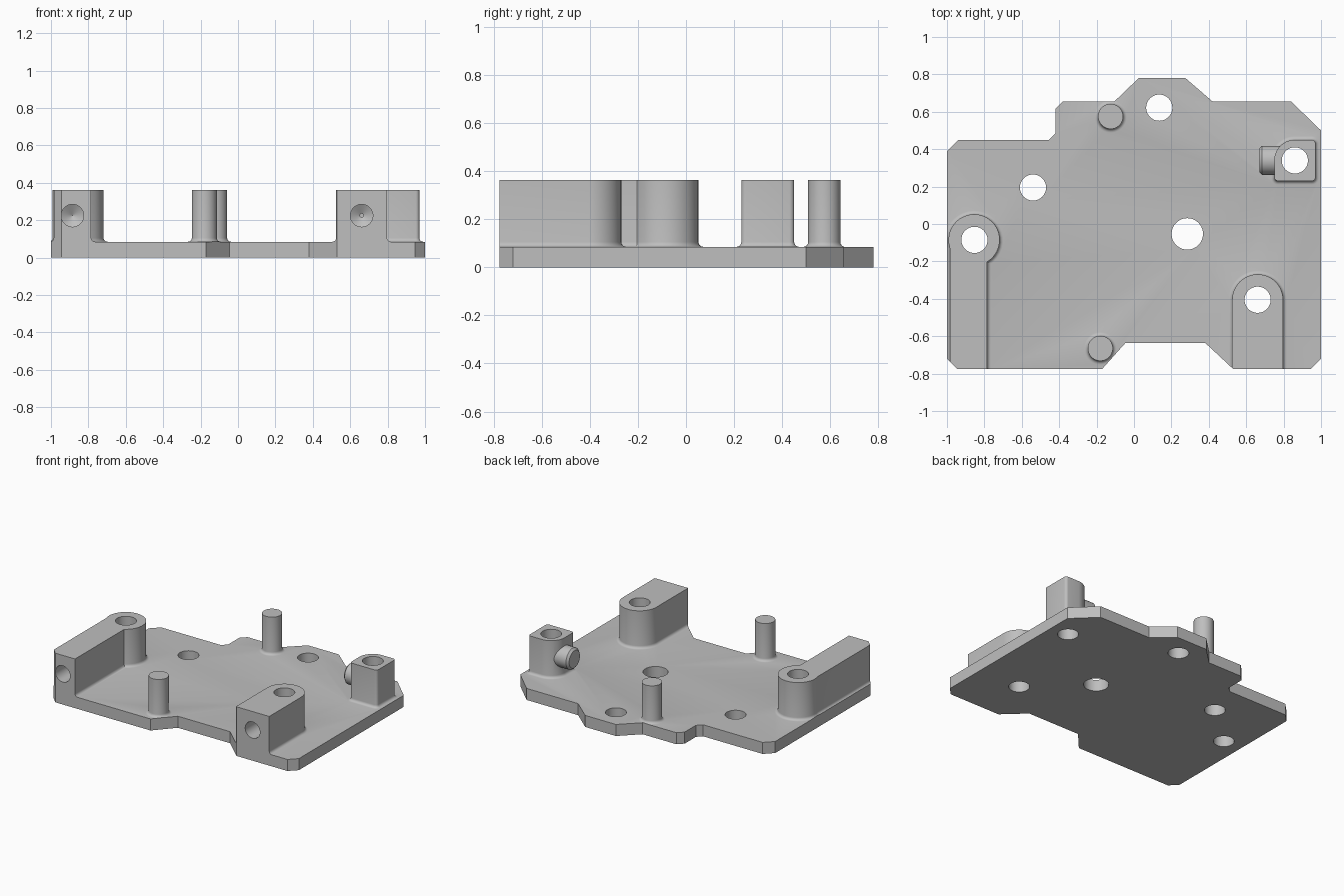
import bpy, bmesh
from math import radians, cos, sin, pi
from mathutils import Matrix, Vector

cube = bpy.data.objects.get("Cube")
if cube:
    bpy.data.objects.remove(cube, do_unlink=True)

PLATE_TOP, BOSS_TOP, FILLET = 0.085, 0.362, 0.02

grey = bpy.data.materials.new("plain grey")
grey.use_nodes = True
grey.diffuse_color = (0.52, 0.52, 0.52, 1)
grey.node_tree.nodes["Principled BSDF"].inputs["Base Color"].default_value = grey.diffuse_color


def arc(x, y, r, start, end, steps=24):
    """Points along a circular arc, angles in degrees."""
    angles = [radians(start + (end - start) * i / steps) for i in range(steps + 1)]
    return [(x + r * cos(a), y + r * sin(a)) for a in angles]


def circle(x, y, r):
    return arc(x, y, r, 0, 360, 48)[:-1]


def offset(points, distance):
    """Move a counter-clockwise outline outwards with mitred corners."""
    pts = [Vector(p) for p in points]
    moved = []
    for i, p in enumerate(pts):
        before = (p - pts[i - 1]).normalized()
        after = (pts[(i + 1) % len(pts)] - p).normalized()
        n1, n2 = Vector((before.y, -before.x)), Vector((after.y, -after.x))
        moved.append(p + (n1 + n2) * distance / (1 + n1.dot(n2)))
    return moved


def loft(name, outline, rings, matrix=Matrix()):
    """Closed solid through offset copies of an outline; rings are (height, offset)."""
    bm = bmesh.new()
    layers = [[bm.verts.new((p[0], p[1], z)) for p in offset(outline, d)] for z, d in rings]
    count = len(outline)
    for low, high in zip(layers, layers[1:]):
        for i in range(count):
            j = (i + 1) % count
            bm.faces.new((low[i], low[j], high[j], high[i]))
    bm.faces.new(layers[0][::-1])
    bm.faces.new(layers[-1])
    bm.transform(matrix)
    mesh = bpy.data.meshes.new(name)
    bm.to_mesh(mesh)
    bm.free()
    mesh.materials.append(grey)
    obj = bpy.data.objects.new(name, mesh)
    bpy.context.collection.objects.link(obj)
    return obj


def combine(target, tool, operation, keep=False):
    """Apply a boolean and drop the tool."""
    mod = target.modifiers.new(operation.lower(), "BOOLEAN")
    mod.operation, mod.object, mod.solver = operation, tool, "EXACT"
    bpy.context.view_layer.objects.active = target
    bpy.ops.object.modifier_apply(modifier=mod.name)
    if not keep:
        bpy.data.objects.remove(tool, do_unlink=True)


# Base plate with clipped corners and front notch
outline = [(-1, -.72), (-.945, -.775), (-.17, -.775), (-.045, -.635), (.38, -.635),
           (.53, -.775), (.945, -.775), (1, -.72), (1, .5), (.84, .655), (.42, .655),
           (.275, .78), (.025, .78), (-.105, .655), (-.38, .655), (-.42, .615),
           (-.42, .485), (-.455, .45), (-.94, .45), (-1, .39)]
plate = loft("mounting_plate", outline, [(0, 0), (PLATE_TOP, 0)])
boundary = loft("plate_boundary", outline, [(-.1, 0), (.6, 0)])
boundary.hide_render = True

# Raised bosses, each with a small fillet at its foot
bosses = {
    "right_block": [(-.985, -.9), (-.785, -.9)] + arc(-.855, -.085, .137, -59.3, 198.4),
    "left_block": [(.525, -.9), (.797, -.9)] + arc(.661, -.405, .136, 0, 180),
    "corner_post": arc(.95, .25, .02, -90, 0, 5) + arc(.95, .43, .02, 0, 90, 5)
    + arc(.86, .34, .11, 90, 180) + arc(.77, .25, .02, 180, 270, 5),
    "back_peg": circle(-.125, .575, .067),
    "front_peg": circle(-.18, -.665, .067),
}
foot = [(PLATE_TOP - FILLET, FILLET)]
for i in range(5):
    a = i * pi / 8
    foot.append((PLATE_TOP + FILLET * (1 - cos(a)), FILLET * (1 - sin(a))))
for name, shape in bosses.items():
    boss = loft(name, shape, foot + [(BOSS_TOP, 0)])
    combine(boss, boundary, "INTERSECT", keep=True)
    combine(plate, boss, "UNION")
bpy.data.objects.remove(boundary, do_unlink=True)

# Sideways pin on the corner post
pin = loft("side_pin", circle(0, 0, .078), [(0, 0), (.175, 0), (.19, -.015)],
           Matrix.Translation((.86, .34, .225)) @ Matrix.Rotation(-pi / 2, 4, "Y"))
combine(plate, pin, "UNION")

# Vertical through holes
for x, y, r in [(-.853, -.085, .07), (-.54, .195, .07), (.285, -.053, .084),
                (.661, -.405, .07), (.135, .622, .07), (.86, .34, .07)]:
    combine(plate, loft("hole_cutter", circle(x, y, r), [(-.1, 0), (.6, 0)]), "DIFFERENCE")

# Drilled holes with conical ends in the front of both blocks
for x in (-.885, .661):
    drill = loft("drill_cutter", circle(0, 0, .06), [(-.1, 0), (.27, 0), (.306, -.0595)],
                 Matrix.Translation((x, -.775, .225)) @ Matrix.Rotation(-pi / 2, 4, "X"))
    combine(plate, drill, "DIFFERENCE")

# Smooth round walls, crisp machined edges
bpy.ops.object.select_all(action="DESELECT")
plate.select_set(True)
bpy.context.view_layer.objects.active = plate
bpy.ops.object.shade_smooth_by_angle(angle=radians(25))
